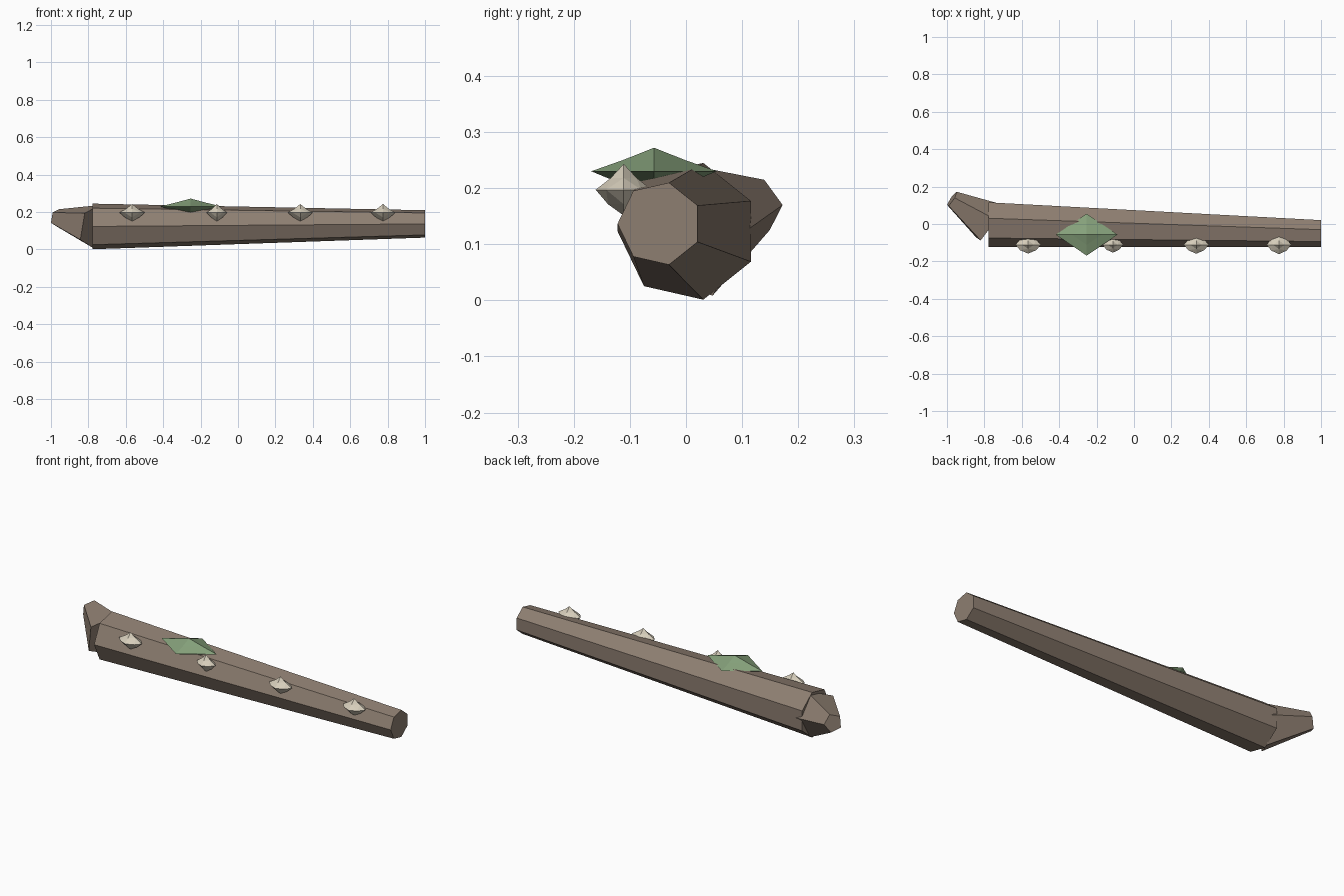
import bpy, bmesh
from math import cos, sin, tau
from mathutils import Vector

if "Cube" in bpy.data.objects:
    bpy.data.objects.remove(bpy.data.objects["Cube"])


def material(name, rgb):
    m = bpy.data.materials.new(name)
    m.diffuse_color = (*rgb, 1)
    m.use_nodes = True
    m.node_tree.nodes["Principled BSDF"].inputs["Base Color"].default_value = m.diffuse_color
    return m


BARK = material("bark", (0.27, 0.21, 0.165))
MOSS = material("moss", (0.24, 0.36, 0.20))
FUNGUS = material("fungus", (0.68, 0.62, 0.50))


def finish(name, bm, mat):
    bmesh.ops.recalc_face_normals(bm, faces=bm.faces)
    me = bpy.data.meshes.new(name)
    bm.to_mesh(me)
    bm.free()
    me.materials.append(mat)
    ob = bpy.data.objects.new(name, me)
    bpy.context.collection.objects.link(ob)
    return ob


def taper(name, sides, a, ra, b, rb, side, up, phase, mat):
    """Tapered prism between two rings that share the axes side and up."""
    bm = bmesh.new()
    rings = []
    for c, r in ((a, ra), (b, rb)):
        angles = [tau * i / sides + phase for i in range(sides)]
        rings.append([bm.verts.new(c + side * r * cos(t) + up * r * sin(t)) for t in angles])
    for i in range(sides):
        j = (i + 1) % sides
        bm.faces.new((rings[0][i], rings[0][j], rings[1][j], rings[1][i]))
    bm.faces.new(rings[0])
    bm.faces.new(rings[1])
    return finish(name, bm, mat)


def lump(name, centre, size, upper, middle, lower, mat):
    """Octahedron split once; each edge midpoint is pushed in or out by its level."""
    bm = bmesh.new()
    corner = {(a, s): Vector([s if k == a else 0 for k in range(3)])
              for a in range(3) for s in (-1, 1)}
    cache = {}

    def vert(p):
        p = Vector(p)
        key = tuple(p)
        if key not in cache:
            k = 1.0
            if p.length < 0.9:
                k = upper if p.z > 0.1 else lower if p.z < -0.1 else middle
            q = p * k
            cache[key] = bm.verts.new(Vector(centre) + Vector([q[i] * size[i] for i in range(3)]))
        return cache[key]

    for sx in (-1, 1):
        for sy in (-1, 1):
            for sz in (-1, 1):
                a, b, c = corner[0, sx], corner[1, sy], corner[2, sz]
                ab, bc, ca = (a + b) / 2, (b + c) / 2, (c + a) / 2
                for tri in ((a, ab, ca), (ab, b, bc), (ca, bc, c), (ab, bc, ca)):
                    bm.faces.new([vert(p) for p in tri])
    return finish(name, bm, mat)


# Seven-sided trunk lying along x
root = Vector((-0.777, 0.003, 0.123))
taper("log_trunk", 7, root, 0.125, Vector((1, -0.047, 0.1365)), 0.075,
      Vector((0, 1, 0)), Vector((0, 0, 1)), tau / 14, BARK)

# Five-sided broken stub leaving the thick end
tip = Vector((-0.974, 0.132, 0.17))
axis = (tip - root).normalized()
side = Vector((-axis.y, axis.x, 0)).normalized() * -1
up = axis.cross(side)
up = up if up.z > 0 else -up
taper("log_stub", 5, root, 0.123, tip, 0.048, side, up, 0, BARK)

# Moss patch on top
lump("moss_patch", (-0.253, -0.057, 0.23), (0.165, 0.112, 0.042), 0.97, 1.0, 1.05, MOSS)

# Row of fungus knobs along the front
for i, (x, rx, ry) in enumerate(((-0.566, 0.068, 0.047), (-0.113, 0.055, 0.042),
                                 (0.333, 0.067, 0.048), (0.775, 0.066, 0.05))):
    lump(f"fungus_{i + 1}", (x, -0.111, 0.197), (rx, ry, 0.046), 0.92, 1.25, 1.12, FUNGUS)
